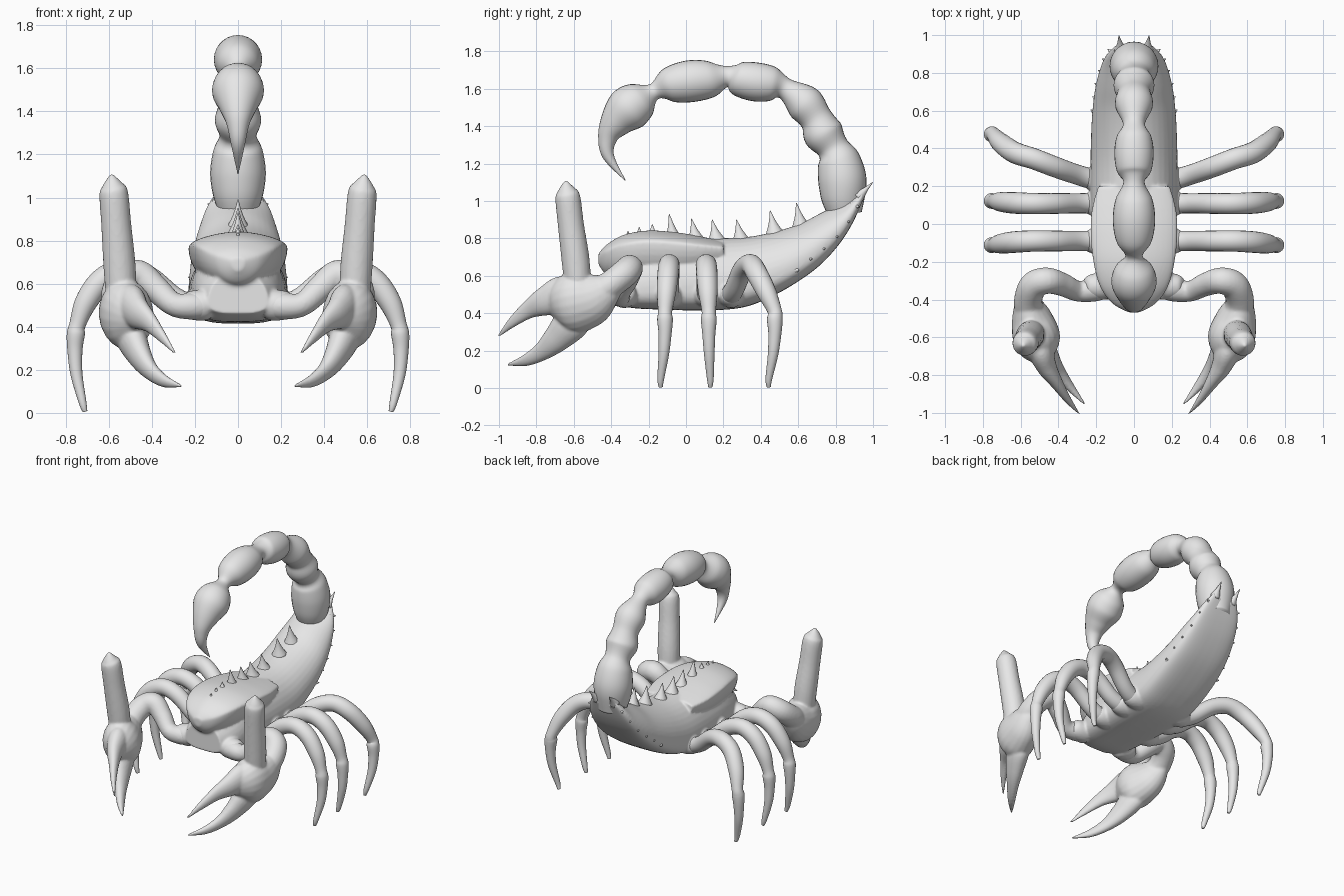
import bpy, bmesh
from math import sin, cos, pi, copysign
from mathutils import Vector

if "Cube" in bpy.data.objects:
    bpy.data.objects.remove(bpy.data.objects["Cube"], do_unlink=True)

grey = bpy.data.materials.new("plain grey")
grey.use_nodes = True
grey.diffuse_color = (0.8, 0.8, 0.8, 1)
grey.node_tree.nodes["Principled BSDF"].inputs["Base Color"].default_value = (0.8, 0.8, 0.8, 1)


def smooth_path(rows, steps):
    """Catmull-Rom interpolation of rows of any length."""
    v = [Vector(r) for r in rows]
    v = [v[0]] + v + [v[-1]]
    out = []
    for i in range(1, len(v) - 2):
        a, b, c, d = v[i - 1:i + 3]
        for k in range(steps):
            t = k / steps
            out.append(b + (c - a) * (t / 2) + (a * 2 - b * 5 + c * 4 - d) * (t * t / 2)
                       + (b * 3 - a - c * 3 + d) * (t ** 3 / 2))
    return out + [v[-2]]


def skin(bm, rings):
    """Join rings of points into a capped surface."""
    loops = [[bm.verts.new(p) for p in ring] for ring in rings]
    n = len(loops[0])
    for a, b in zip(loops, loops[1:]):
        for i in range(n):
            bm.faces.new((a[i], a[(i + 1) % n], b[(i + 1) % n], b[i]))
    bm.faces.new(loops[0][::-1])
    bm.faces.new(loops[-1])


def tube(bm, rows, side=1, sides=20, steps=6, flat=1):
    """Limb through rows of x, y, z, radius; flat narrows it sideways."""
    rows = [(r[0] * side, *r[1:]) for r in rows]
    path = smooth_path(rows, steps)
    pts = [p.to_3d() for p in path]
    u, rings = None, []
    for i, p in enumerate(pts):
        t = (pts[min(i + 1, len(pts) - 1)] - pts[max(i - 1, 0)]).normalized()
        u = u or (Vector((1, 0, 0)) if abs(t.x) < 0.7 else Vector((0, 1, 0)))
        u = (u - t * u.dot(t)).normalized()
        w = t.cross(u)
        r = max(path[i][3], 0.002)
        rings.append([p + (u * cos(a) * flat + w * sin(a)) * r
                      for a in (2 * pi * k / sides for k in range(sides))])
    skin(bm, rings)


def shell(bm, rows, middle, top, bottom, sides=40):
    """Body loft through rows of y, low z, high z, half width."""
    rings = []
    for y, lo, hi, w in smooth_path(rows, 6):
        zm = lo + (hi - lo) * middle
        ring = []
        for k in range(sides):
            c, s = cos(2 * pi * k / sides), sin(2 * pi * k / sides)
            e = 2 / (top if s > 0 else bottom)
            h = (hi - zm) if s > 0 else (zm - lo)
            ring.append(Vector((w * copysign(abs(c) ** e, c), y,
                                zm + h * copysign(abs(s) ** e, s))))
        rings.append(ring)
    skin(bm, rings)


def spike(bm, base, tip, r):
    b, t = Vector(base), Vector(tip)
    m = b.lerp(t, 0.5)
    tube(bm, [(*b, r), (*m, r * 0.4), (*t, 0.002)], sides=10, steps=3)


def finish(name, bm, blend=False):
    bmesh.ops.recalc_face_normals(bm, faces=bm.faces)
    for f in bm.faces:
        f.smooth = True
    mesh = bpy.data.meshes.new(name)
    bm.to_mesh(mesh)
    bm.free()
    mesh.materials.append(grey)
    ob = bpy.data.objects.new(name, mesh)
    bpy.context.collection.objects.link(ob)
    if blend:  # melt overlapping pieces into one skin
        m = ob.modifiers.new("fuse", "REMESH")
        m.mode, m.voxel_size, m.use_smooth_shade = "VOXEL", 0.008, True
        s = ob.modifiers.new("soften", "SMOOTH")
        s.factor, s.iterations = 0.5, 6


# Trunk, fused with the browed head shield and the limb sockets
bm = bmesh.new()
shell(bm, [(-.4, .46, .66, .14), (-.3, .43, .72, .19), (-.15, .42, .79, .215),
           (.1, .415, .8, .228), (.3, .43, .805, .23), (.45, .485, .83, .228),
           (.6, .57, .875, .22), (.72, .66, .935, .205), (.82, .77, .985, .18),
           (.89, .88, 1.03, .15), (.945, 1.0, 1.07, .1)], .35, 1.9, 3.2)
shell(bm, [(-.468, .66, .72, .03), (-.42, .6, .77, .115), (-.33, .57, .82, .18),
           (-.2, .56, .842, .215), (-.05, .56, .832, .23), (.08, .58, .81, .222),
           (.2, .62, .785, .19)], .78, 1.6, 2)
for side in (1, -1):
    for y in (-.33, -.09, .11, .24):
        tube(bm, [(.1, y, .5, .03), (.14, y, .5, .068), (.2, y, .5, .07),
                  (.25, y, .505, .054), (.27, y, .51, .02)], side)
finish("body", bm, blend=True)

# Segmented tail and stinger
bm = bmesh.new()
tail = [(.85, .93, .09), (.84, 1.02, .118), (.835, 1.12, .129), (.815, 1.22, .114), (.785, 1.285, .086),
        (.735, 1.36, .108), (.695, 1.44, .088), (.63, 1.525, .1), (.53, 1.6, .058),
        (.46, 1.625, .093), (.37, 1.637, .104), (.28, 1.652, .091), (.22, 1.665, .056),
        (.13, 1.65, .098), (.02, 1.64, .112), (-.09, 1.62, .094), (-.17, 1.585, .045),
        (-.24, 1.54, .102), (-.31, 1.49, .12), (-.375, 1.42, .088), (-.418, 1.34, .053),
        (-.415, 1.24, .031), (-.325, 1.11, .002)]
tube(bm, [(0, *p) for p in tail], sides=28)
finish("tail", bm)

# Ridge spikes along the back, small studs on the head
bm = bmesh.new()
for y, z in ((-.08, .93), (.04, .905), (.15, .9), (.28, .9), (.46, .95), (.6, .99)):
    base = .8 + max(0, y - .3) * .25
    spike(bm, (0, y + .015, base - .02), (0, y - .01, z), .055)
for y, z in ((-.18, .875), (-.25, .86), (-.31, .84)):
    spike(bm, (0, y, z - .06), (0, y, z), .035)
finish("back_spikes", bm)

for side, word in ((1, "left"), (-1, "right")):
    # Serrated rear edge
    bm = bmesh.new()
    for x, y, z in ((.215, .58, .63), (.205, .65, .69), (.193, .72, .745),
                    (.175, .79, .81), (.153, .85, .89), (.125, .9, .97)):
        spike(bm, (side * (x - .02), y, z), (side * (x + .015), y + .025, z), .03)
    spike(bm, (side * .07, .92, 1.02), (side * .08, .998, 1.1), .035)
    finish(word + "_edge_spikes", bm)

    # Arm, palm, two fingers and upright horn
    bm = bmesh.new()
    tube(bm, [(.13, -.33, .5, .06), (.22, -.35, .495, .062), (.3, -.355, .505, .055),
              (.38, -.32, .575, .062), (.46, -.3, .64, .07), (.53, -.325, .615, .075),
              (.56, -.4, .555, .075), (.55, -.48, .5, .08)], side)
    tube(bm, [(.565, -.36, .55, .04), (.56, -.43, .515, .1), (.54, -.51, .475, .145),
              (.515, -.6, .455, .165), (.49, -.67, .44, .13), (.465, -.73, .42, .03)], side, flat=.76)
    tube(bm, [(.52, -.55, .5, .04), (.5, -.65, .5, .1), (.465, -.75, .465, .08), (.41, -.84, .42, .05),
              (.35, -.93, .35, .028), (.29, -1.005, .275, .007)], side, flat=.68)
    tube(bm, [(.52, -.52, .42, .04), (.5, -.6, .36, .095), (.455, -.69, .265, .075),
              (.405, -.77, .195, .05), (.34, -.86, .147, .032), (.26, -.955, .125, .007)],
         side, flat=.72)
    tube(bm, [(.54, -.575, .5, .07), (.55, -.59, .68, .075), (.565, -.615, .87, .07),
              (.577, -.632, 1.02, .067), (.582, -.638, 1.06, .047), (.588, -.644, 1.11, .006)], side)
    finish(word + "_pincer", bm, blend=True)

    # Walking legs: socket, arch, knee and foot positions along y
    for name, y0, y1, y2, y3 in (("front", -.09, -.09, -.112, -.135),
                                 ("middle", .11, .108, .122, .13),
                                 ("rear", .24, .345, .475, .443)):
        bm = bmesh.new()
        bend = y1 * .35 + y2 * .65
        tube(bm, [(.14, y0, .5, .055), (.22, y0, .5, .055), (.3, y0 * .8 + y1 * .2, .535, .053),
                  (.42, y0 * .4 + y1 * .6, .63, .055), (.53, y1, .66, .056),
                  (.63, y1 * .75 + y2 * .25, .615, .057), (.705, bend, .515, .052),
                  (.745, y2, .41, .038), (.753, y2, .365, .042),
                  (.757, y2, .29, .035), (.75, y2 * .7 + y3 * .3, .18, .028),
                  (.722, y3, .05, .018), (.71, y3, .006, .011)], side)
        finish(word + "_" + name + "_leg", bm)
